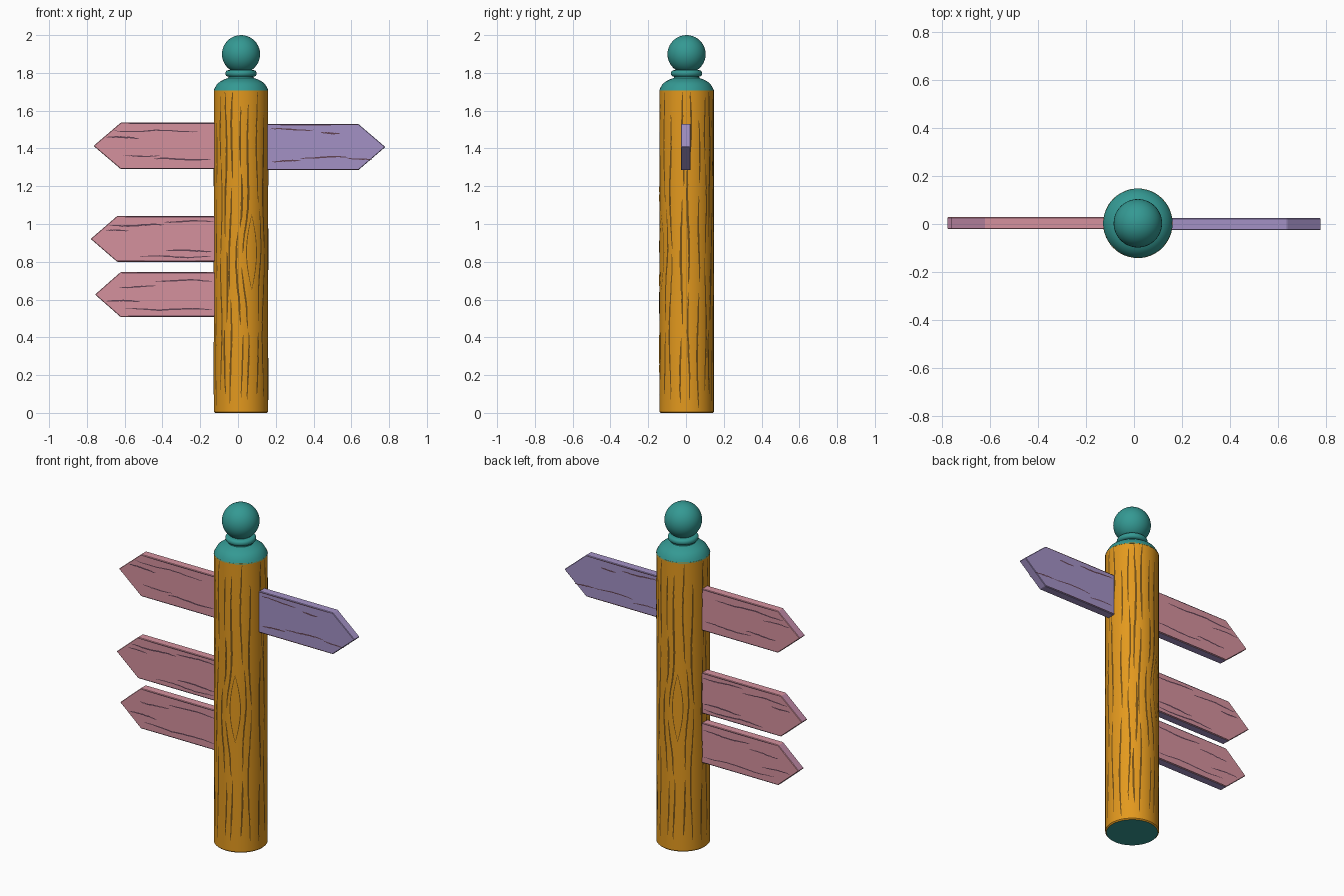
import bpy, bmesh, math, random

cube = bpy.data.objects.get("Cube")
if cube:
    bpy.data.objects.remove(cube, do_unlink=True)

random.seed(7)
CX, CY, R = 0.016, 0.003, 0.144   # post axis and radius
HALF = 0.025                      # half thickness of a board
LIFT = 0.001                      # grain plates float this far off the wood


def material(name, r, g, b):
    lin = [(c / 255 / 12.92) if c < 11 else ((c / 255 + 0.055) / 1.055) ** 2.4 for c in (r, g, b)]
    m = bpy.data.materials.new(name)
    m.use_nodes = True
    m.diffuse_color = (*lin, 1)
    m.node_tree.nodes["Principled BSDF"].inputs["Base Color"].default_value = (*lin, 1)
    return m


WOOD = material("golden wood", 227, 153, 30)
WOOD_GRAIN = material("dark brown grain", 116, 80, 22)
PINK = material("dusty pink paint", 213, 145, 158)
PURPLE = material("lavender paint", 163, 145, 197)
MAUVE = material("mauve edge", 190, 136, 165)
BOARD_GRAIN = material("dark plum grain", 98, 68, 84)
TEAL = material("teal paint", 52, 153, 147)


def finish(name, bm, mats, smooth=False):
    me = bpy.data.meshes.new(name)
    bm.to_mesh(me)
    bm.free()
    ob = bpy.data.objects.new(name, me)
    bpy.context.collection.objects.link(ob)
    for m in mats:
        me.materials.append(m)
    if smooth:
        bpy.ops.object.select_all(action='DESELECT')
        ob.select_set(True)
        bpy.context.view_layer.objects.active = ob
        bpy.ops.object.shade_smooth_by_angle(angle=math.radians(40))


def lathe(name, profile, mats, segments=48):
    """Spin a (radius, height) profile round the post axis."""
    bm = bmesh.new()
    vs = [bm.verts.new((CX + r, CY, z)) for r, z in profile]
    edges = [bm.edges.new(p) for p in zip(vs, vs[1:])]
    bmesh.ops.spin(bm, geom=vs + edges, cent=(CX, CY, 0), axis=(0, 0, 1),
                   angle=math.tau, steps=segments)
    bmesh.ops.remove_doubles(bm, verts=bm.verts, dist=1e-4)
    bmesh.ops.recalc_face_normals(bm, faces=bm.faces)
    for f in bm.faces:
        f.material_index = int(len(mats) > 1 and f.normal.z < -0.9)
    finish(name, bm, mats, True)


def ribbon(bm, path, width, across, place, flip=False):
    """Thin tapered strip along a 2D path, placed on a surface."""
    rows, n = [], len(path) - 1
    for i, (u, v) in enumerate(path):
        w = width / 2 * (0.25 + 0.75 * math.sqrt(abs(math.sin(math.pi * i / n))))
        a, b = across[0] * w, across[1] * w
        rows.append([bm.verts.new(place(u - a, v - b)), bm.verts.new(place(u + a, v + b))])
    for p, q in zip(rows, rows[1:]):
        quad = [p[0], p[1], q[1], q[0]]
        bm.faces.new(quad[::-1] if flip else quad)


# Post, with a painted underside
lathe("post", [(0, 0), (R - 0.006, 0), (R, 0.006), (R, 1.71), (0, 1.71)], [WOOD, TEAL])

# Domed cap with a collar ring
lathe("post_cap", [(0, 1.706), (R + 0.001, 1.706), (0.138, 1.722), (0.126, 1.742), (0.108, 1.756),
                   (0.085, 1.767), (0.068, 1.773), (0.066, 1.785), (0, 1.785)], [TEAL])
ring = [(0.068 + 0.015 * math.cos(a), 1.797 + 0.017 * math.sin(a))
        for a in (math.pi * (i / 8 - 0.5) for i in range(9))]
lathe("cap_ring", [(0, 1.78)] + ring + [(0, 1.82)], [TEAL])

# Ball finial
ball = [(0.101 * math.sin(math.pi * i / 20), 1.899 - 0.101 * math.cos(math.pi * i / 20)) for i in range(21)]
lathe("ball_finial", ball, [TEAL])

# Grain on the post: broken vertical streaks that bend round a knot on two sides
KNOT, KNOT_Z = math.radians(-67), 0.85


def on_post(a, z):
    return (CX + (R + LIFT) * math.cos(a), CY + (R + LIFT) * math.sin(a), z)


bm = bmesh.new()
for degrees in (-86, -68, -56, -43, -23, -8, 14, 32, 57, 72):
    offset = math.radians(degrees)
    phase = random.uniform(0, 6)
    z = random.uniform(0.01, 0.12)
    while z < 1.6:
        top = min(z + random.uniform(0.25, 0.8), 1.7)
        shift = random.uniform(-0.05, 0.05)
        path = []
        steps = max(4, int((top - z) / 0.025))
        for i in range(steps + 1):
            h = z + (top - z) * i / steps
            bend = math.exp(-((h - KNOT_Z) / 0.2) ** 2 - (offset / 0.5) ** 2)
            a = offset + shift + math.copysign(0.2, offset) * bend
            a += 0.035 * math.sin(h * 9 + phase) + random.uniform(-0.01, 0.01)
            path.append((a, h))
        width = random.uniform(0.008, 0.012)
        for turn in (0, math.pi):
            ribbon(bm, [(KNOT + turn + a, h) for a, h in path], width, (1 / R, 0), on_post)
        z = top + random.uniform(0.02, 0.08)
for turn in (0, math.pi):
    for side in (-1, 1):
        lens = [(KNOT + turn + side * 0.2 * math.sin(math.pi * i / 16),
                 KNOT_Z + 0.2 * (i / 8 - 1)) for i in range(17)]
        ribbon(bm, lens, 0.005, (1 / R, 0), on_post)
finish("post_grain", bm, [WOOD_GRAIN])


def board(name, side, tip, shoulder, low, high, y, mats, streaks):
    """Pointed plank from the post axis to its tip; streaks are (start, end, level) from the tip."""
    mid, half = (low + high) / 2, (high - low) / 2
    outline = [(CX, low), (side * shoulder, low), (side * tip, mid), (side * shoulder, high), (CX, high)]
    bm = bmesh.new()
    face = bm.faces.new([bm.verts.new((x, y - HALF, z)) for x, z in outline])
    out = bmesh.ops.extrude_face_region(bm, geom=[face])
    bmesh.ops.translate(bm, vec=(0, 2 * HALF, 0),
                        verts=[v for v in out["geom"] if isinstance(v, bmesh.types.BMVert)])
    bmesh.ops.recalc_face_normals(bm, faces=bm.faces)
    # Downward edges take the last colour, the upper slope of the point the middle one
    for f in bm.faces:
        if f.normal.z < -0.3:
            f.material_index = len(mats) - 1
        elif 0.3 < abs(f.normal.x) < 0.95:
            f.material_index = len(mats) // 2
    bmesh.ops.bevel(bm, geom=bm.edges[:], offset=0.003, segments=1, affect='EDGES')
    finish(name, bm, mats)

    # Grain lines and dark rims on both broad faces
    bm = bmesh.new()
    for front in (-1, 1):
        def on_board(x, z):
            return (x, y + front * (HALF + LIFT), z)
        flip = side * front > 0
        for start, end, level in streaks:
            phase = random.uniform(0, 6)
            path = []
            for i in range(19):
                d = start + (end - start) * i / 18
                wave = 0.004 * math.sin(d * 20 + phase) + random.uniform(-0.0015, 0.0015)
                path.append((side * (tip - d), mid + half * level + wave))
            ribbon(bm, path, random.uniform(0.006, 0.009), (0, 1), on_board, flip)
        for z in (low + 0.005, high - 0.005):
            rim = [(side * shoulder * (1 - i / 8), z) for i in range(8)]
            ribbon(bm, rim, 0.005, (0, 1), on_board, flip)
    finish(name + "_grain", bm, [BOARD_GRAIN])


ROSE = [PINK, MAUVE, PURPLE]
board("upper_right_board", -1, 0.765, 0.62, 1.29, 1.537, 0.004, ROSE,
      [(0.11, 0.55, 0.64), (0.07, 0.24, 0.35), (0.16, 0.35, -0.42), (0.32, 0.62, -0.57)])
board("middle_right_board", -1, 0.78, 0.64, 0.80, 1.042, 0.004, ROSE,
      [(0.10, 0.39, 0.6), (0.39, 0.65, 0.76), (0.08, 0.2, 0.35),
       (0.4, 0.64, -0.52), (0.26, 0.64, -0.78)])
board("lower_right_board", -1, 0.757, 0.622, 0.508, 0.745, 0.004, ROSE,
      [(0.32, 0.62, 0.62), (0.13, 0.32, 0.35), (0.06, 0.24, -0.3), (0.16, 0.62, -0.66)])
board("upper_left_board", 1, 0.78, 0.637, 1.285, 1.53, -0.001, [PURPLE],
      [(0.38, 0.61, 0.76), (0.24, 0.34, 0.62), (0.07, 0.2, -0.5),
       (0.2, 0.45, -0.45), (0.45, 0.6, -0.62)])
